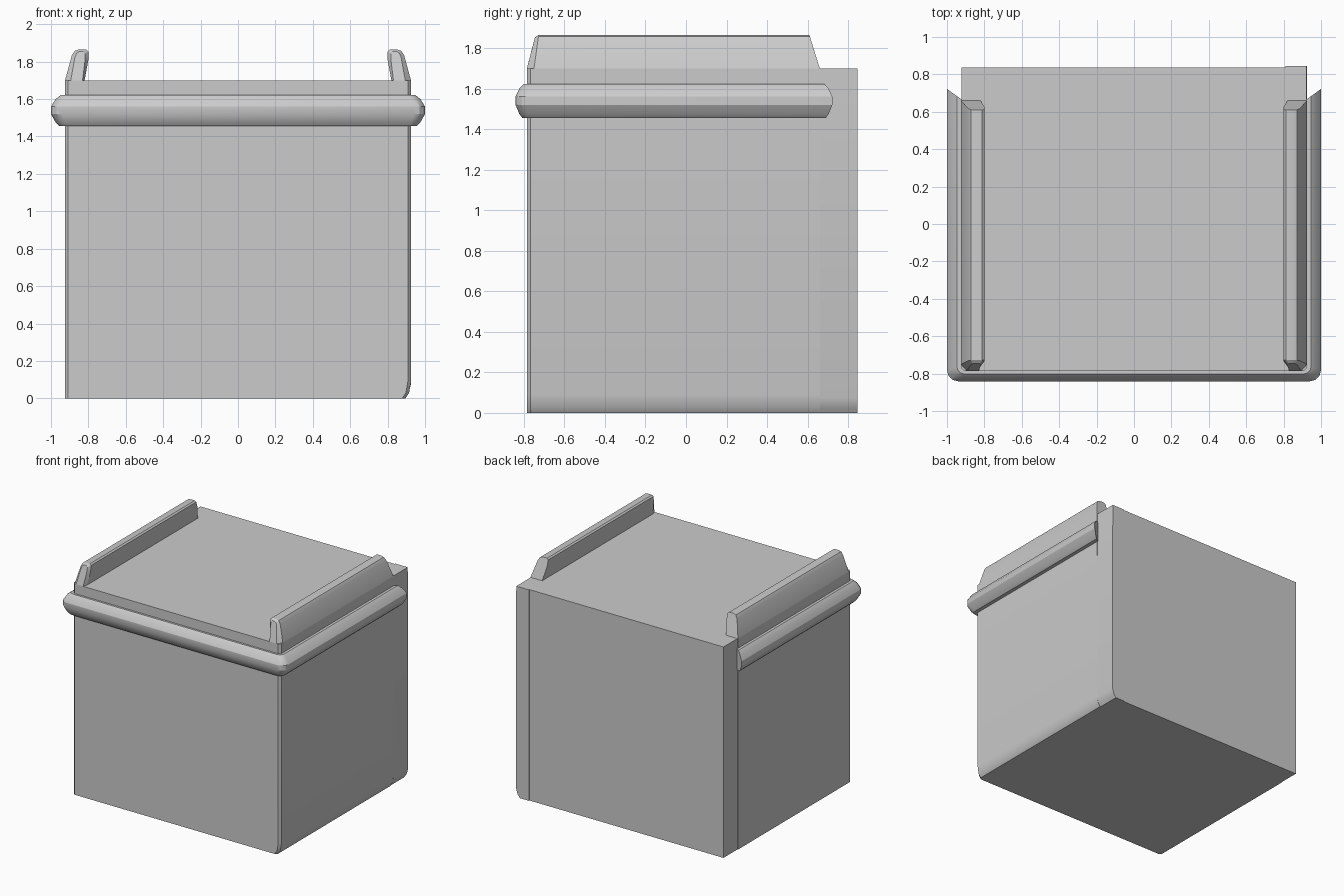
import bpy, bmesh, math

if "Cube" in bpy.data.objects:
    bpy.data.objects.remove(bpy.data.objects["Cube"])


def loft(name, rings):
    """Skin equal-length closed rings of points and cap both ends."""
    bm = bmesh.new()
    loops = [[bm.verts.new(p) for p in r] for r in rings]
    n = len(loops[0])
    for a, b in zip(loops, loops[1:]):
        for i in range(n):
            j = (i + 1) % n
            bm.faces.new((a[i], a[j], b[j], b[i]))
    bm.faces.new(loops[0])
    bm.faces.new(loops[-1][::-1])
    bmesh.ops.recalc_face_normals(bm, faces=bm.faces)
    me = bpy.data.meshes.new(name)
    bm.to_mesh(me)
    bm.free()
    ob = bpy.data.objects.new(name, me)
    bpy.context.collection.objects.link(ob)
    bpy.ops.object.select_all(action='DESELECT')
    ob.select_set(True)
    bpy.context.view_layer.objects.active = ob
    bpy.ops.object.shade_smooth_by_angle(angle=math.radians(25))
    return ob


# Main box: narrow chamfers on the front corners and the lower right edge
def box_ring(y, w):
    return [(-w, y, 0), (w - 0.03, y, 0), (w - 0.01, y, 0.03),
            (w, y, 0.09), (w, y, 1.70), (-w, y, 1.70)]


loft("body", [box_ring(-0.785, 0.908), box_ring(-0.768, 0.925),
              box_ring(0.66, 0.925), box_ring(0.66, 0.921), box_ring(0.838, 0.921)])

# Rear right corner post, standing slightly proud of the back
post = [(0.81, 0), (0.89, 0), (0.912, 0.03), (0.925, 0.075), (0.922, 1.70), (0.81, 1.70)]
loft("rear_corner_post", [[(x, y, z) for x, z in post] for y in (0.66, 0.845)])

# Raised side rails with sloping ends
RAIL = [(0.925, 1.70), (0.888, 1.835), (0.872, 1.858), (0.85, 1.865),
        (0.812, 1.865), (0.80, 1.855), (0.80, 1.81), (0.82, 1.70)]


def rail_ring(y, slope, squeeze=1.0):
    return [(0.848 + (x - 0.848) * squeeze, y + slope * (z - 1.70),
             z - (0.012 if squeeze < 1 and z > 1.8 else 0)) for x, z in RAIL]


rail = loft("side_rail", [rail_ring(-0.785, 0.24, 0.6), rail_ring(-0.75, 0.14),
                          rail_ring(0.66, -0.31)])
rail.modifiers.new("mirror", 'MIRROR')

# U-shaped bumper band: faceted section swept around the front and both sides
BAND = [(-0.03, 1.455), (0.03, 1.455), (0.05, 1.475), (0.075, 1.52), (0.075, 1.56),
        (0.05, 1.60), (0.022, 1.622), (-0.03, 1.622)]


def band_half(d, z):
    x, y, r = 0.925 + d, -0.785 - 0.75 * d, max(0.015, 0.03 + 0.4 * d)
    half = [(x, 0.668 + 0.72 * d, z)]
    for k in range(4):
        a = k * math.pi / 6
        half.append((x - r + r * math.cos(a), y + r - r * math.sin(a), z))
    return half


tracks = []
for d, z in BAND:
    half = band_half(d, z)
    tracks.append(half + [(-x, y, z) for x, y, z in reversed(half)])
loft("bumper_band", list(zip(*tracks)))
